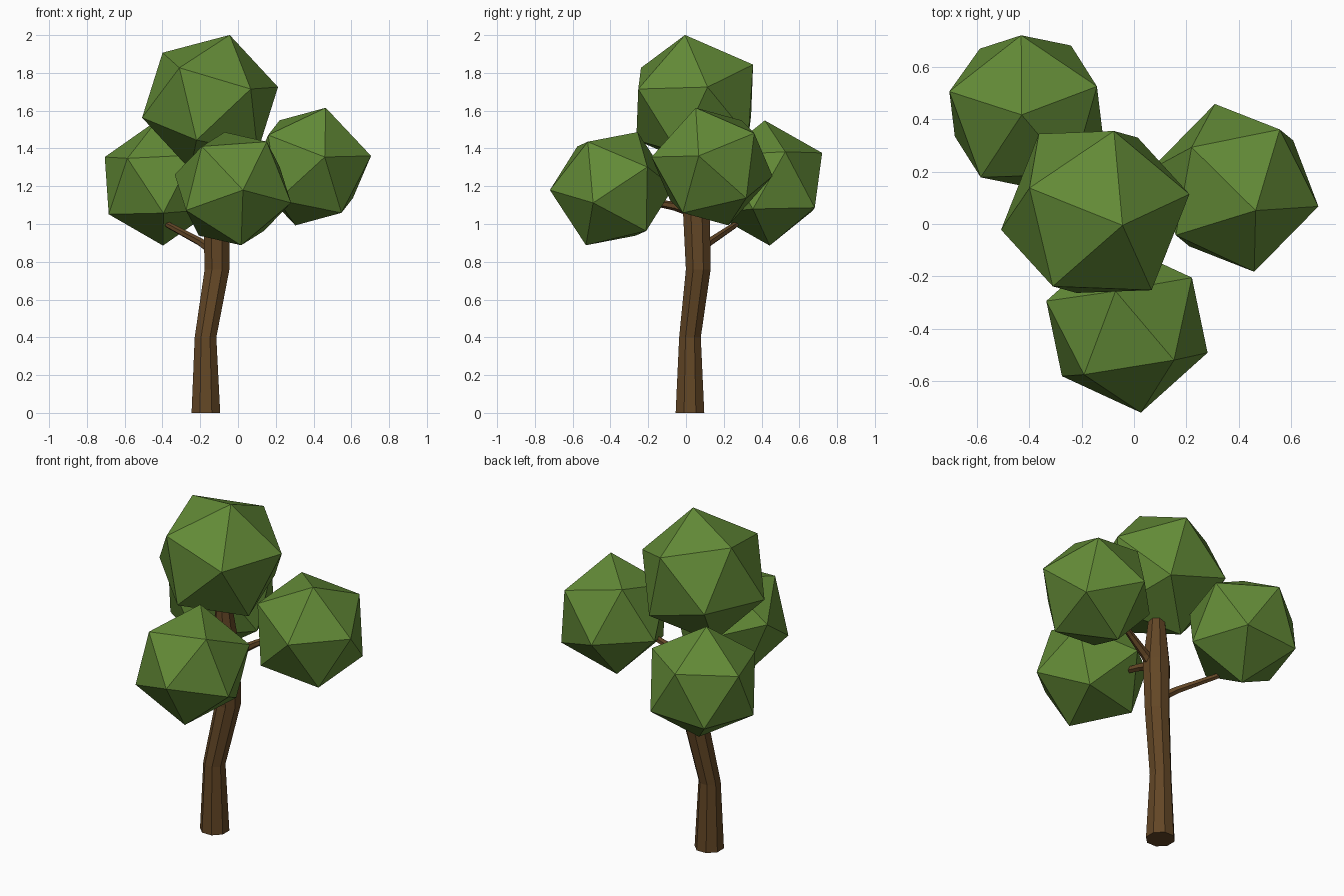
import bpy, bmesh, math
from mathutils import Vector, Matrix

if "Cube" in bpy.data.objects:
    bpy.data.objects.remove(bpy.data.objects["Cube"])


def material(name, rgb):
    m = bpy.data.materials.new(name)
    m.diffuse_color = (*rgb, 1)
    m.use_nodes = True
    m.node_tree.nodes["Principled BSDF"].inputs["Base Color"].default_value = m.diffuse_color
    return m


leaf = material("leaf_green", (0.125, 0.258, 0.038))
bark = material("bark_brown", (0.125, 0.062, 0.019))


def finish(name, bm, mat):
    bmesh.ops.recalc_face_normals(bm, faces=bm.faces)
    me = bpy.data.meshes.new(name)
    bm.to_mesh(me)
    bm.free()
    me.materials.append(mat)
    ob = bpy.data.objects.new(name, me)
    bpy.context.collection.objects.link(ob)
    return ob


def clump(name, centre, radius, apex, neighbour):
    """Icosahedron turned so one corner points at apex and the next at neighbour."""
    z = Vector(apex).normalized()
    n = Vector(neighbour)
    x = (n - z * n.dot(z)).normalized()
    y = z.cross(x)
    rot = Matrix((x, y, z)).transposed().to_4x4()
    bm = bmesh.new()
    bmesh.ops.create_icosphere(bm, subdivisions=1, radius=radius,
                               matrix=Matrix.Translation(centre) @ rot)
    finish(name, bm, leaf)


def tube(name, path, sides, axis=None):
    """Faceted tube through (x, y, z, radius) stations."""
    pts = [Vector(p[:3]) for p in path]
    axis = Vector(axis) if axis else pts[-1] - pts[0]
    q = axis.to_track_quat('Z', 'Y')
    bm = bmesh.new()
    rings = []
    for p, (_, _, _, r) in zip(pts, path):
        ring = []
        for i in range(sides):
            a = 2 * math.pi * (i + 0.5) / sides
            ring.append(bm.verts.new(p + q @ Vector((r * math.cos(a), r * math.sin(a), 0))))
        rings.append(ring)
    for lo, hi in zip(rings, rings[1:]):
        for i in range(sides):
            j = (i + 1) % sides
            bm.faces.new((lo[i], lo[j], hi[j], hi[i]))
    bm.faces.new(rings[0][::-1])
    bm.faces.new(rings[-1])
    finish(name, bm, bark)


# Leaf clumps
clump("leaves_top", (-0.148, 0.046, 1.644), 0.375, (0.104, -0.051, 0.356), (0.07, 0.304, 0.196))
clump("leaves_right", (0.384, 0.138, 1.304), 0.333, (0.08, -0.086, 0.309), (0.319, -0.071, 0.059))
clump("leaves_front", (-0.027, -0.393, 1.187), 0.332, (-0.043, 0.135, 0.296), (0.18, -0.127, 0.249))
clump("leaves_back", (-0.413, 0.430, 1.217), 0.332, (-0.016, -0.013, 0.332), (-0.018, 0.289, 0.162))

# Trunk, bent and tapering into the top clump
tube("trunk", [(-0.17, 0.021, 0, 0.082), (-0.172, 0.021, 0.40, 0.062),
               (-0.111, 0.065, 0.76, 0.071), (-0.113, 0.055, 1.07, 0.077),
               (-0.13, 0.04, 1.45, 0.037)], 8, axis=(0, 0, 1))

# Branches, each ending inside its clump
tube("branch_back", [(-0.11, 0.06, 0.84, 0.028), (-0.20, 0.125, 0.905, 0.022),
                     (-0.37, 0.26, 0.995, 0.017), (-0.41, 0.36, 1.09, 0.012)], 6)
tube("branch_right", [(-0.11, 0.05, 1.03, 0.032), (-0.03, 0.055, 1.10, 0.026),
                      (0.08, 0.07, 1.17, 0.02), (0.28, 0.12, 1.27, 0.013)], 6)
tube("branch_front", [(-0.11, 0.05, 1.06, 0.03), (-0.10, -0.06, 1.095, 0.024),
                      (-0.085, -0.15, 1.11, 0.019), (-0.05, -0.30, 1.17, 0.013)], 6)
